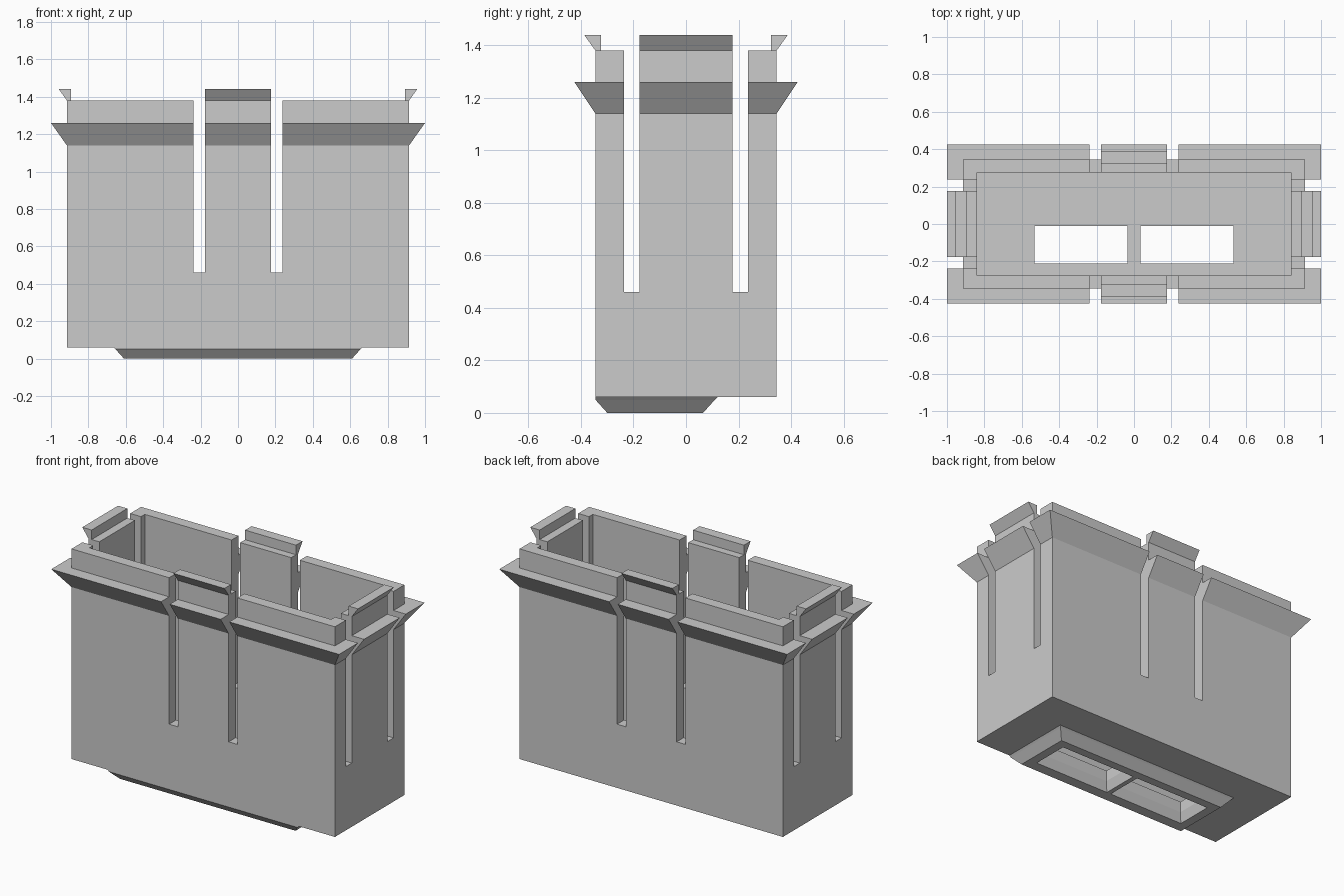
import bpy
import bmesh

cube = bpy.data.objects.get("Cube")
if cube:
    bpy.data.objects.remove(cube, do_unlink=True)

grey = bpy.data.materials.new("light grey plastic")
grey.use_nodes = True
grey.diffuse_color = (0.6, 0.6, 0.6, 1)
grey.node_tree.nodes["Principled BSDF"].inputs["Base Color"].default_value = (0.6, 0.6, 0.6, 1)


def loft(name, rings):
    """Closed solid through rectangles given as (x0, x1, y0, y1, z)."""
    bm = bmesh.new()
    loops = [[bm.verts.new(p) for p in ((x0, y0, z), (x1, y0, z), (x1, y1, z), (x0, y1, z))]
             for x0, x1, y0, y1, z in rings]
    for a, b in zip(loops, loops[1:]):
        for i in range(4):
            j = (i + 1) % 4
            bm.faces.new((a[i], a[j], b[j], b[i]))
    bm.faces.new(loops[0][::-1])
    bm.faces.new(loops[-1])
    return finish(name, bm)


def finish(name, bm):
    bmesh.ops.recalc_face_normals(bm, faces=bm.faces)
    mesh = bpy.data.meshes.new(name)
    bm.to_mesh(mesh)
    bm.free()
    mesh.materials.append(grey)
    obj = bpy.data.objects.new(name, mesh)
    bpy.context.collection.objects.link(obj)
    return obj


def box(name, x0, x1, y0, y1, z0, z1):
    return loft(name, [(x0, x1, y0, y1, z0), (x0, x1, y0, y1, z1)])


def cut(obj, cutters):
    bpy.context.view_layer.objects.active = obj
    for c in cutters:
        mod = obj.modifiers.new("cut", 'BOOLEAN')
        mod.operation = 'DIFFERENCE'
        mod.solver = 'EXACT'
        mod.object = c
        bpy.ops.object.modifier_apply(modifier=mod.name)


X, Y = 0.915, 0.345          # outer half sizes
FLOOR, TOP = 0.06, 1.38      # underside and rim heights


def centred(x, y, z):
    return (-x, x, -y, y, z)


# Hollow housing with a sloped flange around the rim
housing = loft("housing", [
    centred(X, Y, FLOOR), centred(X, Y, 1.14), centred(1.0, 0.425, 1.26),
    centred(X, Y, 1.26), centred(X, Y, TOP),
    centred(0.84, 0.275, TOP), centred(0.84, 0.275, 0.13)])

# Chamfered pad under the floor, flush with the front
pad = loft("bottom_pad", [
    (-0.61, 0.61, -0.30, 0.065, 0), (-0.655, 0.655, -Y, 0.11, 0.05),
    (-0.665, 0.665, -Y, 0.12, FLOOR)])

# Slots that free the spring tabs, and the two floor windows
slots, windows = [], []
for s in (-1, 1):
    a, b = sorted((s * 0.177, s * 0.237))
    slots.append(box("long_side_slot_cutter", a, b, -1, 1, 0.46, 2))
    slots.append(box("end_slot_cutter", -2, 2, a, b, 0.46, 2))
    a, b = sorted((s * 0.035, s * 0.532))
    windows.append(loft("window_cutter", [
        (a - g, b + g, -0.21 - g, -0.01 + g, z)
        for g, z in ((0.027, -0.02), (0, FLOOR), (0, 0.3))]))

cut(housing, slots + windows)
cut(pad, windows)
for c in slots + windows:
    bpy.data.objects.remove(c, do_unlink=True)


# Latch hooks on top of the four spring tabs
def hook(name, along_x, side, reach):
    profile = [(-0.022, TOP), (0, TOP), (0.043, 1.44), (-0.022, 1.44)]
    bm = bmesh.new()
    ends = []
    for t in (-0.177, 0.177):
        ring = []
        for d, z in profile:
            out = side * (reach + d)
            ring.append(bm.verts.new((out, t, z) if along_x else (t, out, z)))
        ends.append(ring)
    for i in range(4):
        j = (i + 1) % 4
        bm.faces.new((ends[0][i], ends[0][j], ends[1][j], ends[1][i]))
    bm.faces.new(ends[0][::-1])
    bm.faces.new(ends[1])
    finish(name, bm)


hook("front_latch", False, -1, Y)
hook("back_latch", False, 1, Y)
hook("left_latch", True, 1, X)
hook("right_latch", True, -1, X)
